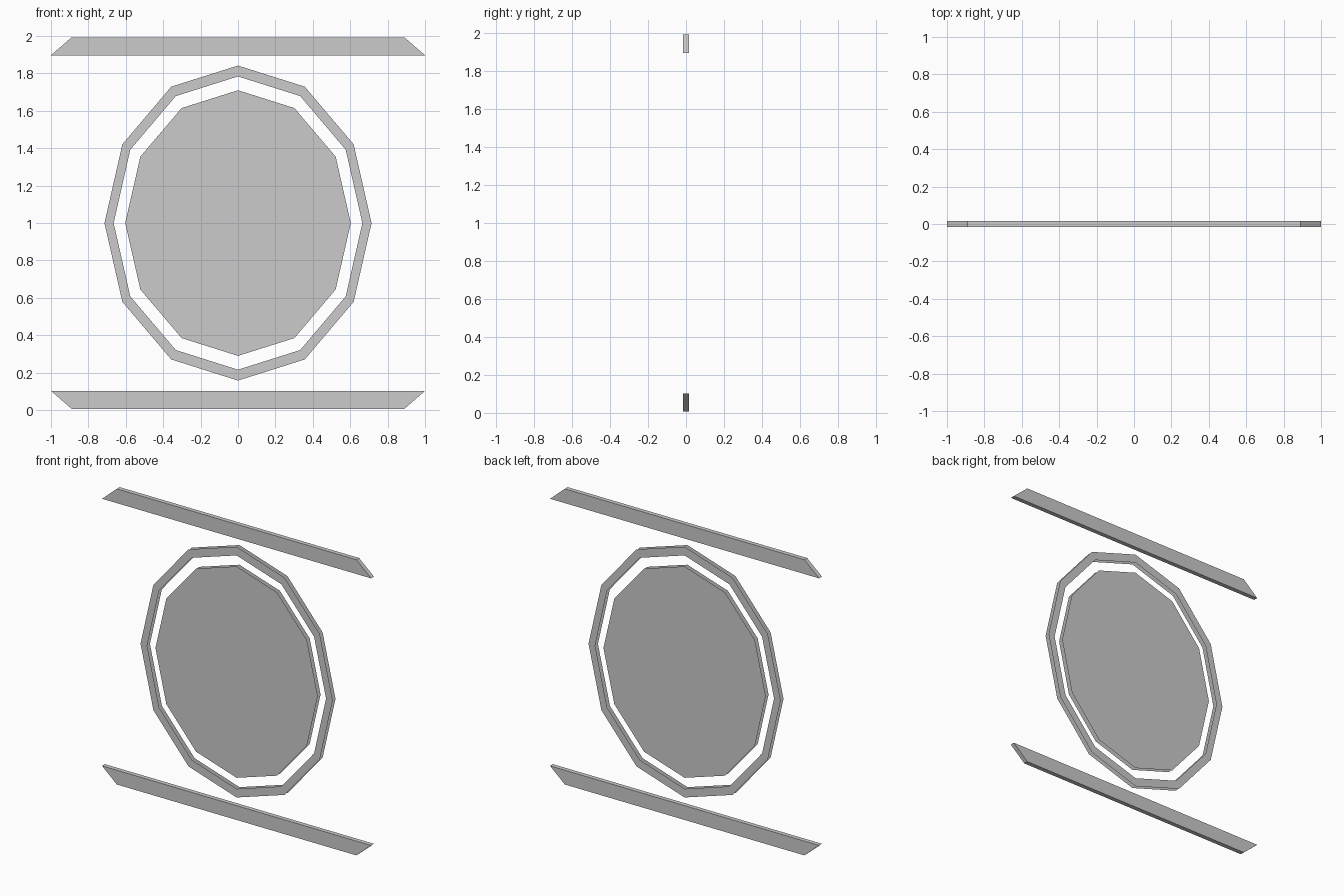
import bpy, bmesh, math

if "Cube" in bpy.data.objects:
    bpy.data.objects.remove(bpy.data.objects["Cube"])

HALF = 0.015   # half the sheet thickness
CZ = 1.0       # height of the middle of the model


def finish(name, bm):
    mesh = bpy.data.meshes.new(name)
    bm.to_mesh(mesh)
    bm.free()
    obj = bpy.data.objects.new(name, mesh)
    bpy.context.collection.objects.link(obj)
    return obj


def oval(bm, rx, rz, y, sides=12):
    return [bm.verts.new((rx * math.sin(2 * math.pi * i / sides), y,
                          CZ + rz * math.cos(2 * math.pi * i / sides)))
            for i in range(sides)]


def oriented(face, y):
    # point each open sheet outward
    face.normal_update()
    if face.normal.y * y < 0:
        face.normal_flip()


# Oval panel: front and back sheets with open rims
bm = bmesh.new()
for y in (-HALF, HALF):
    oriented(bm.faces.new(oval(bm, 0.603, 0.71, y)), y)
finish("oval_panel", bm)

# Border ring: front and back sheets with open rims
bm = bmesh.new()
for y in (-HALF, HALF):
    outer = oval(bm, 0.714, 0.842, y)
    inner = oval(bm, 0.665, 0.784, y)
    for i in range(12):
        j = (i + 1) % 12
        oriented(bm.faces.new((outer[i], outer[j], inner[j], inner[i])), y)
finish("oval_ring", bm)


# Top and bottom rails: solid bars with slanted ends, mirrored about the middle
def rail(name, side):
    bm = bmesh.new()
    profile = [(-1, 0.897), (1, 0.897), (0.89, 0.993), (-0.89, 0.993)]
    face = bm.faces.new([bm.verts.new((x, -HALF, CZ + side * z)) for x, z in profile])
    ext = bmesh.ops.extrude_face_region(bm, geom=[face], use_keep_orig=True)
    moved = [g for g in ext["geom"] if isinstance(g, bmesh.types.BMVert)]
    bmesh.ops.translate(bm, verts=moved, vec=(0, 2 * HALF, 0))
    bmesh.ops.recalc_face_normals(bm, faces=bm.faces)
    finish(name, bm)


rail("top_rail", 1)
rail("bottom_rail", -1)
